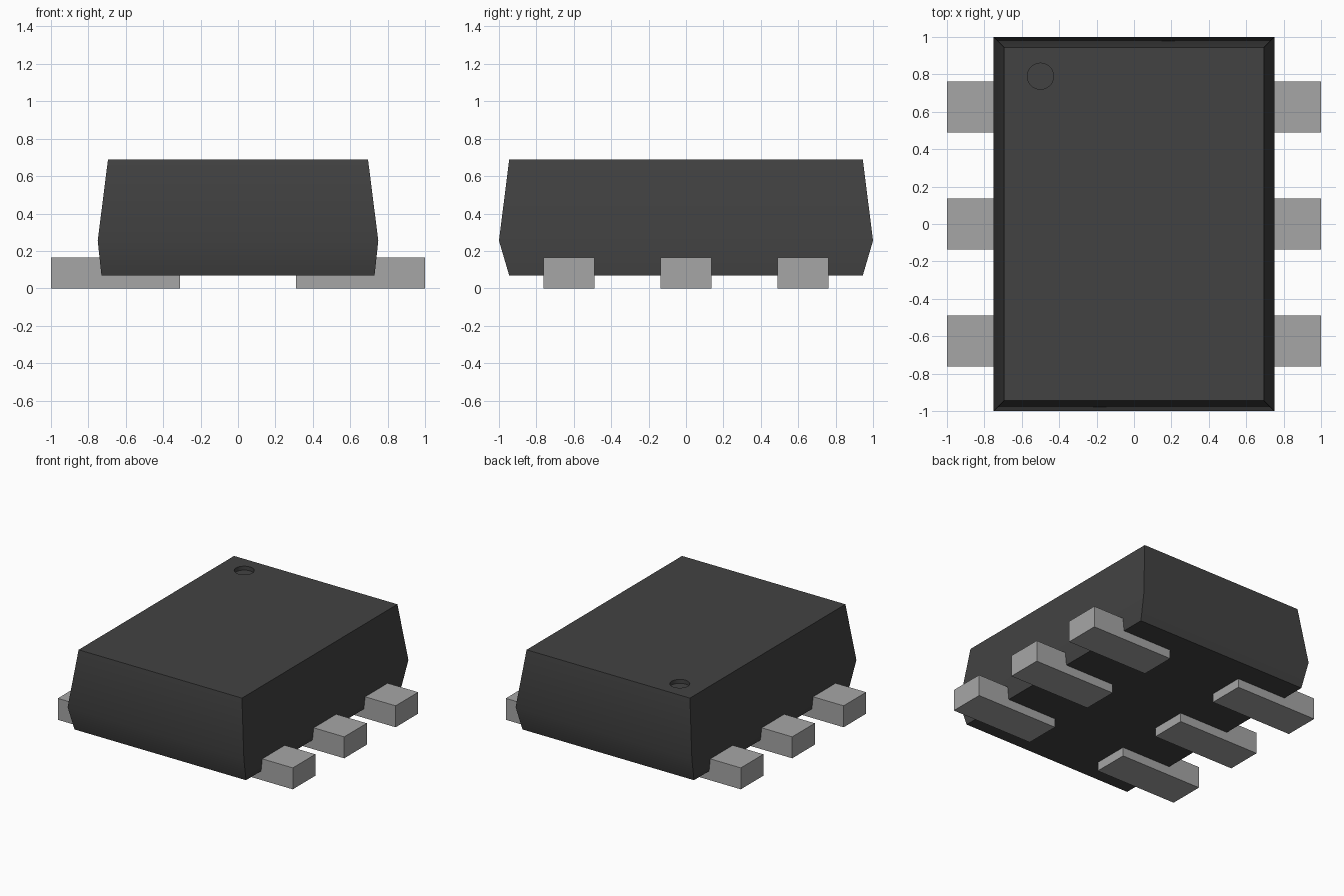
import bpy
import bmesh
import math

cube = bpy.data.objects.get("Cube")
if cube:
    bpy.data.objects.remove(cube, do_unlink=True)


def make_material(name, rgb):
    mat = bpy.data.materials.new(name)
    mat.use_nodes = True
    color = (*rgb, 1.0)
    mat.diffuse_color = color
    mat.node_tree.nodes["Principled BSDF"].inputs["Base Color"].default_value = color
    return mat


def make_object(name, bm, mat):
    bmesh.ops.recalc_face_normals(bm, faces=bm.faces)
    mesh = bpy.data.meshes.new(name)
    bm.to_mesh(mesh)
    bm.free()
    mesh.materials.append(mat)
    obj = bpy.data.objects.new(name, mesh)
    bpy.context.collection.objects.link(obj)
    return obj


def bridge(bm, lower, upper):
    n = len(lower)
    for i in range(n):
        j = (i + 1) % n
        bm.faces.new((lower[i], lower[j], upper[j], upper[i]))


black = make_material("black plastic", (0.055, 0.055, 0.055))
metal = make_material("grey metal", (0.38, 0.38, 0.38))

# Package body: half width, half depth, height of each rectangular section
SECTIONS = [(0.73, 0.945, 0.068), (0.75, 1.0, 0.255), (0.695, 0.945, 0.69)]
bm = bmesh.new()
rings = [[bm.verts.new((sx * w, sy * d, z))
          for sx, sy in ((-1, -1), (1, -1), (1, 1), (-1, 1))]
         for w, d, z in SECTIONS]
bm.faces.new(rings[0])
for lower, upper in zip(rings, rings[1:]):
    bridge(bm, lower, upper)

# Round pin-one dimple sunk into the top
SEGMENTS, RADIUS, DEPTH = 32, 0.07, 0.03
top_z = SECTIONS[-1][2]


def circle(z):
    return [bm.verts.new((-0.5 + RADIUS * math.cos(math.tau * i / SEGMENTS),
                          0.79 + RADIUS * math.sin(math.tau * i / SEGMENTS), z))
            for i in range(SEGMENTS)]


rim, floor = circle(top_z), circle(top_z - DEPTH)
bridge(bm, floor, rim)
bm.faces.new(floor)
top_edges = [bm.edges.get((loop[i - 1], loop[i]))
             for loop in (rings[-1], rim) for i in range(len(loop))]
bmesh.ops.triangle_fill(bm, edges=top_edges, use_beauty=True, normal=(0, 0, 1))
body = make_object("package_body", bm, black)

bpy.ops.object.select_all(action="DESELECT")
body.select_set(True)
bpy.context.view_layer.objects.active = body
bpy.ops.object.shade_smooth_by_angle(angle=math.radians(30))

# Three flat pins along each side, reaching under the body
for side, sign in (("left", 1), ("right", -1)):
    for row, y in (("front", -0.625), ("middle", 0.0), ("back", 0.625)):
        bm = bmesh.new()
        bmesh.ops.create_cube(bm, size=1.0)
        bmesh.ops.scale(bm, vec=(0.69, 0.274, 0.165), verts=bm.verts)
        bmesh.ops.translate(bm, vec=(sign * 0.655, y, 0.0825), verts=bm.verts)
        make_object(f"{side}_{row}_pin", bm, metal)
